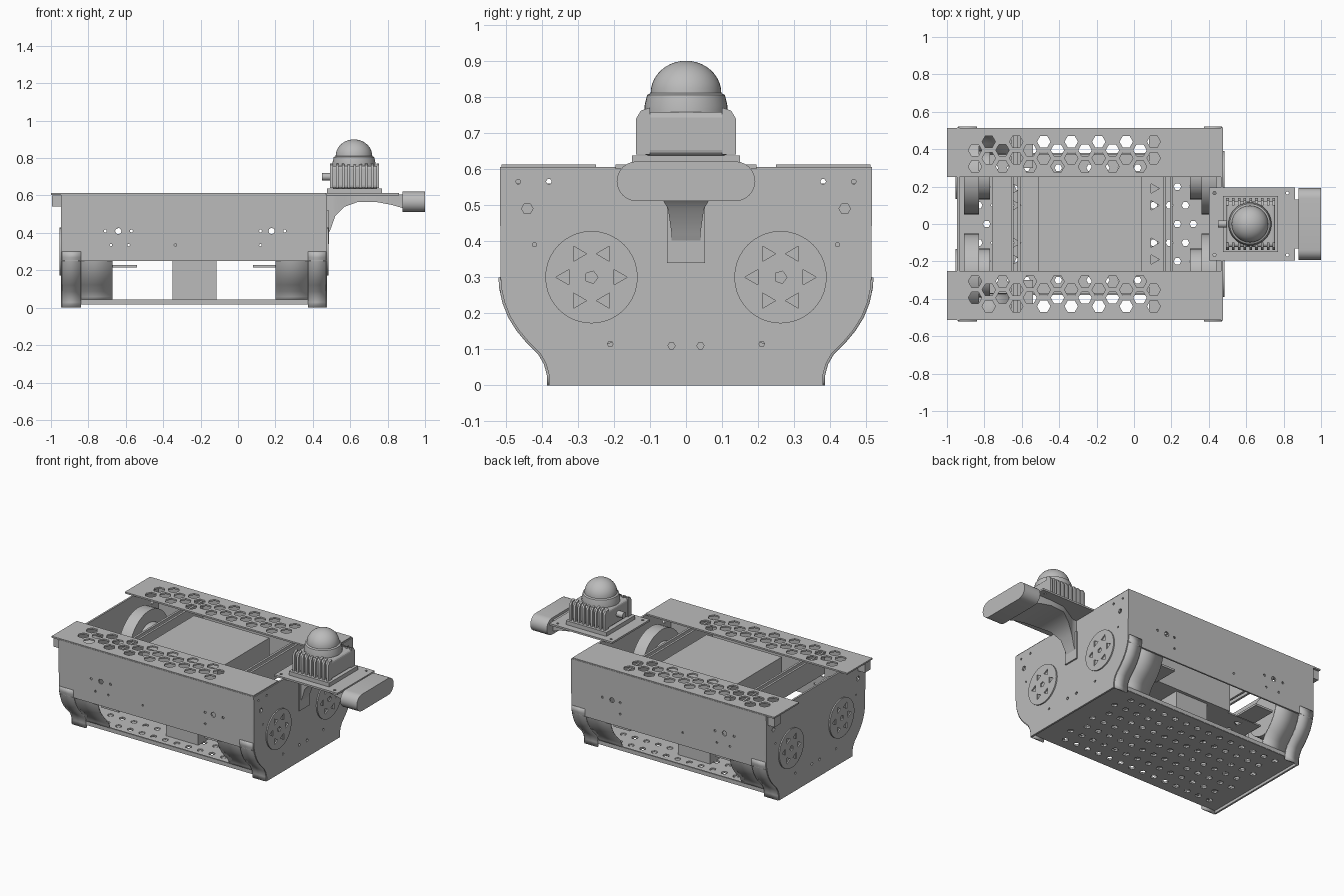
import bpy, bmesh, math
from mathutils import Matrix, Vector

cube = bpy.data.objects.get("Cube")
if cube:
    bpy.data.objects.remove(cube, do_unlink=True)

grey = bpy.data.materials.new("plain_grey")
grey.use_nodes = True
GREY = (0.5, 0.5, 0.5, 1)
grey.diffuse_color = GREY
grey.node_tree.nodes["Principled BSDF"].inputs["Base Color"].default_value = GREY

# Plane axes: profile u, profile v and thickness direction
PLANES = {
    "x": Matrix(((0, 0, 1), (1, 0, 0), (0, 1, 0))),
    "y": Matrix(((1, 0, 0), (0, 0, -1), (0, 1, 0))),
    "z": Matrix.Identity(3),
}


def add(name, mesh, smooth=True):
    obj = bpy.data.objects.new(name, mesh)
    bpy.context.collection.objects.link(obj)
    mesh.materials.clear()
    mesh.materials.append(grey)
    mesh.polygons.foreach_set("use_smooth", [smooth] * len(mesh.polygons))
    if smooth:
        mesh.set_sharp_from_angle(angle=math.radians(35))
    return obj


def finish(name, bm, smooth=True):
    bmesh.ops.recalc_face_normals(bm, faces=bm.faces)
    mesh = bpy.data.meshes.new(name)
    bm.to_mesh(mesh)
    bm.free()
    return add(name, mesh, smooth)


def bevel(obj, width, segments=3):
    mod = obj.modifiers.new("round", "BEVEL")
    mod.width, mod.segments, mod.limit_method = width, segments, "ANGLE"


def box(name, x, y, z):
    bm = bmesh.new()
    bmesh.ops.create_cube(bm, size=1)
    for v in bm.verts:
        v.co = Vector(r[0] + (c + 0.5) * (r[1] - r[0]) for c, r in zip(v.co, (x, y, z)))
    return finish(name, bm, False)


def cylinder(name, x0, x1, y, z, r, sides=40):
    bm = bmesh.new()
    place = Matrix.Translation(((x0 + x1) / 2, y, z)) @ Matrix.Rotation(math.pi / 2, 4, "Y")
    bmesh.ops.create_cone(bm, cap_ends=True, segments=sides, radius1=r, radius2=r,
                          depth=x1 - x0, matrix=place)
    return finish(name, bm)


def ring(u, v, r, n=6, turn=0.0):
    return [(u + r * math.cos(math.tau * i / n + turn),
             v + r * math.sin(math.tau * i / n + turn)) for i in range(n)]


def rect(u0, u1, v0, v1):
    return [(u0, v0), (u1, v0), (u1, v1), (u0, v1)]


def plate(name, axis, lo, hi, outline, holes=()):
    """Sheet with cut holes, lying across an axis between lo and hi."""
    curve = bpy.data.curves.new(name, "CURVE")
    curve.dimensions, curve.fill_mode = "2D", "BOTH"
    curve.extrude = (hi - lo) / 2
    for pts in (outline, *holes):
        s = curve.splines.new("POLY")
        s.points.add(len(pts) - 1)
        for p, (u, v) in zip(s.points, pts):
            p.co = (u, v, 0, 1)
        s.use_cyclic_u = True
    tmp = bpy.data.objects.new(name + "_tmp", curve)
    bpy.context.collection.objects.link(tmp)
    deps = bpy.context.evaluated_depsgraph_get()
    mesh = bpy.data.meshes.new_from_object(tmp.evaluated_get(deps))
    bpy.data.objects.remove(tmp, do_unlink=True)
    m = PLANES[axis].to_4x4()
    shift = Vector([(lo + hi) / 2 if a == axis else 0 for a in "xyz"])
    mesh.transform(Matrix.Translation(shift) @ m)
    return add(name, mesh)


def sheet(name, path, x0, x1, side, thick):
    """Bent sheet following a y-z path, extruded along x."""
    bm = bmesh.new()
    rows = [[bm.verts.new((x, side * y, z)) for y, z in path] for x in (x0, x1)]
    for i in range(len(path) - 1):
        bm.faces.new((rows[0][i], rows[0][i + 1], rows[1][i + 1], rows[1][i]))
    obj = finish(name, bm)
    mod = obj.modifiers.new("thickness", "SOLIDIFY")
    mod.thickness, mod.offset = thick, 0
    return obj


XA, XB = -0.94, 0.47
FLANK = [(0.38, 0), (0.38, 0.03), (0.388, 0.06), (0.405, 0.09), (0.44, 0.125), (0.465, 0.155),
         (0.487, 0.19), (0.503, 0.23), (0.512, 0.27), (0.514, 0.3)]

# End plates following the flank curve, with pierced hubs and motors behind them
end_outline = FLANK + [(0.516, 0.605)]
end_outline = end_outline + [(-y, z) for y, z in reversed(end_outline)]
end_holes = [ring(s * y, z, r) for s in (-1, 1)
             for y, z, r in ((0.44, 0.49, 0.016), (0.38, 0.565, 0.008), (0.465, 0.565, 0.007),
                             (0.21, 0.115, 0.008), (0.04, 0.11, 0.01), (0.42, 0.39, 0.006))]
for end, x, d in (("rear", XA, -1), ("front", XB, 1)):
    plate(end + "_end_plate", "x", x - 0.006, x + 0.006, end_outline, end_holes)
    for side, s in (("left", 1), ("right", -1)):
        y = s * 0.262
        hub_holes = [ring(y + 0.075 * math.cos(a), 0.3 + 0.075 * math.sin(a), 0.024, 3, a)
                     for a in [math.tau * i / 6 for i in range(6)]]
        hub_holes.append(ring(y, 0.3, 0.018, 5))
        faces = sorted((x + d * 0.005, x + d * 0.014))
        plate(f"{end}_{side}_hub", "x", *faces, ring(y, 0.3, 0.128, 40), hub_holes)
        for part, a, b, r in (("wheel", 0.03, 0.11, 0.21), ("motor", 0.11, 0.17, 0.13)):
            cylinder(f"{end}_{side}_{part}", *sorted((x - d * a, x - d * b)), y, 0.32, r)

# Long sides: flat upper panel, curved lower corners, overlapping end flanges
screws = [(-0.71, 0.41, 0.008), (-0.64, 0.41, 0.017), (-0.57, 0.41, 0.008), (0.12, 0.41, 0.008),
          (0.18, 0.41, 0.017), (0.25, 0.41, 0.008), (-0.68, 0.335, 0.007), (-0.585, 0.335, 0.007),
          (-0.335, 0.335, 0.007), (0.12, 0.335, 0.007)]
screw_rings = [ring(u, v, r, 8) for u, v, r in screws]
for side, s in (("left", 1), ("right", -1)):
    faces = sorted((s * 0.504, s * 0.514))
    plate(side + "_side_panel", "y", *faces, rect(XA, XB, 0.25, 0.605), screw_rings)
    for end, x0, x1, f0, f1 in (("rear", -0.85, -0.67, XA, -0.84), ("front", 0.2, 0.39, 0.375, XB)):
        sheet(f"{end}_{side}_corner", [(y - 0.008, z) for y, z in FLANK[1:]], x0, x1, s, 0.008)
        sheet(f"{end}_{side}_flange", FLANK, f0, f1, s, 0.012)
    for part, x0, x1 in (("rear", -0.67, -0.54), ("front", 0.08, 0.2)):
        box(f"{part}_{side}_tab", (x0, x1), sorted((s * 0.3, s * 0.47)), (0.215, 0.228))
    box(side + "_floor_lip", (-0.85, 0.39), sorted((s * 0.37, s * 0.38)), (0.02, 0.045))
    box(side + "_rail_bracket", (-0.995, XA), sorted((s * 0.44, s * 0.5)), (0.54, 0.6))

    # Perforated top rail
    hexes = []
    for i in range(16):
        x = -0.85 + i * 0.0735
        if 0.3 > x:
            rows = (0.44, 0.352) if i % 2 else (0.395, 0.307)
        else:
            rows = (0.395, 0.307)
        if i < 15 or i % 2 == 0:
            hexes += [ring(x, s * y, 0.036) for y in rows]
    hexes += [ring(0.34, s * y, 0.036) for y in (0.395, 0.307)]
    plate(side + "_top_rail", "z", 0.602, 0.612,
          rect(-1, XB, *sorted((s * 0.25, s * 0.512))), hexes[:-4])

# Perforated floor
floor_holes = [ring(-0.83 + 0.085 * i + 0.042 * (j % 2), -0.3 + 0.1 * j, 0.02)
               for i in range(14) for j in range(7)]
plate("floor_plate", "z", 0.018, 0.03, rect(XA, XB, -0.378, 0.378), floor_holes)

# Inner case, support column, inner decks and cross beams
box("inner_case", (-0.51, 0.04), (-0.27, 0.27), (0.25, 0.58))
box("support_column", (-0.35, -0.115), (-0.25, 0.25), (0.03, 0.25))
for end, x0, x1 in (("rear", -0.76, -0.51), ("front", 0.04, 0.17)):
    gussets = []
    for s in (-1, 1):
        for y in (0.1, 0.19):
            gussets.append(ring((x0 + x1) / 2, s * y, 0.03, 3))
    plate(end + "_deck", "z", 0.25, 0.26, rect(x0, x1, -0.25, 0.25), gussets)
for i, x in enumerate((-0.65, -0.615, 0.165, 0.2)):
    box(f"cross_beam_{i + 1}", (x - 0.007, x + 0.007), (-0.51, 0.51), (0.42, 0.56))

# Sensor shelf and its curved arm
plate("sensor_shelf", "z", 0.6, 0.612, rect(0.4, 0.86, -0.195, 0.195),
      [ring(x, s * 0.165, 0.009) for s in (-1, 1) for x in (0.43, 0.82)])
box("arm_foot", (XB, 0.486), (-0.052, 0.052), (0.34, 0.52))
bm = bmesh.new()
prev = None
for x, z, w in ((0.475, 0.38, 0.04), (0.495, 0.42, 0.04), (0.52, 0.49, 0.05), (0.57, 0.54, 0.08),
                (0.64, 0.565, 0.12), (0.74, 0.565, 0.13), (0.82, 0.55, 0.13), (0.89, 0.53, 0.13)):
    sec = [bm.verts.new(c) for c in ((x, -w, z), (x, w, z), (x, w, 0.605), (x, -w, 0.605))]
    if prev:
        for i in range(4):
            j = (i + 1) % 4
            bm.faces.new((prev[i], prev[j], sec[j], sec[i]))
    else:
        bm.faces.new(sec)
    prev = sec
bm.faces.new(prev)
finish("shelf_arm", bm)

# Rounded bumper bar on the end of the shelf
bar = [(s * (0.137 + 0.055 * math.cos(a)), 0.566 + s * 0.055 * math.sin(a))
       for s in (1, -1) for a in [math.pi * (i / 12 - 0.5) for i in range(13)]]
bevel(plate("bumper_bar", "x", 0.88, 1.0, bar), 0.022)

# Sensor: base, body, cooling fins, connector, collar and dome
box("sensor_base", (0.475, 0.77), (-0.15, 0.15), (0.612, 0.638))
bevel(box("sensor_body", (0.495, 0.755), (-0.122, 0.122), (0.638, 0.758)), 0.015)
for side, s in (("left", 1), ("right", -1)):
    for i in range(9):
        x = 0.5 + i * 0.031
        plate(f"{side}_fin_{i + 1}", "x", x - 0.007, x + 0.007,
              [(s * y, z) for y, z in ((0.1, 0.64), (0.138, 0.64), (0.138, 0.74),
                                       (0.125, 0.762), (0.1, 0.77))])
cylinder("sensor_connector", 0.45, 0.5, 0, 0.7, 0.02, 16)

profile = [(0.115, 0.75), (0.115, 0.775), (0.108, 0.805), (0.098, 0.81)]
profile += [(0.098 * math.cos(a), 0.81 + 0.09 * math.sin(a))
            for a in [math.pi / 2 * i / 10 for i in range(1, 11)]]
bm = bmesh.new()
verts = [bm.verts.new((0.62 + r, 0, z)) for r, z in profile]
edges = [bm.edges.new(pair) for pair in zip(verts, verts[1:])]
bmesh.ops.spin(bm, geom=verts + edges, cent=(0.62, 0, 0), axis=(0, 0, 1),
               angle=math.tau, steps=40)
bmesh.ops.remove_doubles(bm, verts=bm.verts, dist=0.0005)
finish("sensor_dome", bm)
